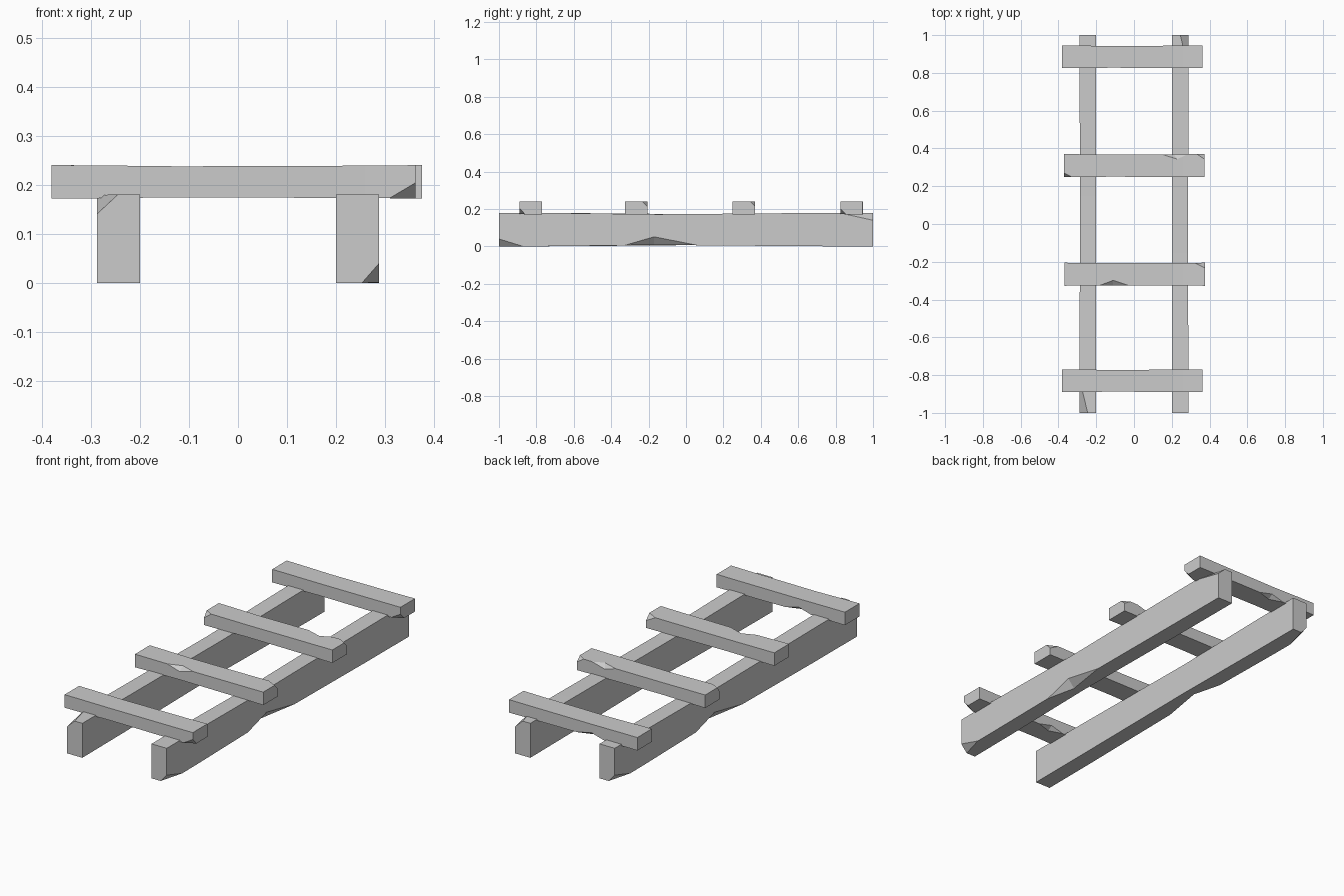
import bpy, bmesh
from mathutils import Vector, Matrix

if "Cube" in bpy.data.objects:
    bpy.data.objects.remove(bpy.data.objects["Cube"])

def add_object(name, bm):
    bmesh.ops.recalc_face_normals(bm, faces=bm.faces[:])
    mesh = bpy.data.meshes.new(name)
    bm.to_mesh(mesh)
    bm.free()
    obj = bpy.data.objects.new(name, mesh)
    bpy.context.collection.objects.link(obj)
    return obj

def beam(name, lo, hi, axis, waist, chips, notches):
    """Hewn timber: box with a slimmer waist, clipped corners and edge notches."""
    lo, hi = Vector(lo), Vector(hi)
    mid = (lo + hi) / 2
    u, v = [i for i in range(3) if i != axis]
    bm = bmesh.new()
    rings = []
    for t, su, sv in [(lo[axis], 1, 1), *waist, (hi[axis], 1, 1)]:
        ring = []
        for a, b in ((-1, -1), (1, -1), (1, 1), (-1, 1)):
            p = mid.copy()
            p[axis] = t
            p[u] += a * su * (hi[u] - lo[u]) / 2
            p[v] += b * sv * (hi[v] - lo[v]) / 2
            ring.append(bm.verts.new(p))
        rings.append(ring)
    for r, s in zip(rings, rings[1:]):
        for i in range(4):
            j = (i + 1) % 4
            bm.faces.new((r[i], r[j], s[j], s[i]))
    bm.faces.new(rings[0])
    bm.faces.new(rings[-1])

    # clipped corners: sign picks the corner, size is the cut along each axis
    for sign, size in chips:
        corner = Vector([hi[i] if sign[i] > 0 else lo[i] for i in range(3)])
        normal = Vector([sign[i] / size[i] for i in range(3)])
        point = corner - Vector((sign[0] * size[0], 0, 0))
        bmesh.ops.bisect_plane(bm, geom=bm.verts[:] + bm.edges[:] + bm.faces[:],
                               plane_co=point, plane_no=normal, clear_outer=True)
        bmesh.ops.holes_fill(bm, edges=[e for e in bm.edges if e.is_boundary], sides=0)
    obj = add_object(name, bm)

    # V-shaped notches: edge points a, b and the valley line p-q
    for a, b, p, q in notches:
        a, b, p, q = map(Vector, (a, b, p, q))
        m, d = (p + q) / 2, (q - p) * 0.6
        cb = bmesh.new()
        for end in (p - d, q + d):
            for off in (Vector(), (a - m) * 2, (b - m) * 2):
                cb.verts.new(end + off)
        bmesh.ops.convex_hull(cb, input=cb.verts[:])
        cutter = add_object("notch_cutter", cb)
        cutter.hide_render = True
        mod = obj.modifiers.new("notch", 'BOOLEAN')
        mod.operation, mod.solver, mod.object = 'DIFFERENCE', 'EXACT', cutter
        dg = bpy.context.evaluated_depsgraph_get()
        dg.update()
        result = bpy.data.meshes.new_from_object(obj.evaluated_get(dg))
        obj.modifiers.clear()
        obj.data = result
        bpy.data.objects.remove(cutter)
    obj.data.name = name
    return obj

# Side rails: the left one is the right one turned half round
right_rail = beam("right_rail", (0.2, -1, 0), (0.288, 1, 0.18), 1,
                  [(-0.75, 1, 0.99), (-0.15, 0.95, 0.91), (0.65, 1, 0.985)],
                  [((1, -1, -1), (0.035, 0.13, 0.04)), ((1, 1, 1), (0.043, 0.18, 0.04))],
                  [((0.288, -0.34, 0.004), (0.288, 0.08, 0.004),
                    (0.286, -0.17, 0.052), (0.245, -0.17, 0.004))])
left_rail = right_rail.copy()
left_rail.data = right_rail.data.copy()
left_rail.name = "left_rail"
left_rail.data.transform(Matrix.Rotation(3.14159265, 4, 'Z'))
bpy.context.collection.objects.link(left_rail)

# Cross slats
B, T = 0.172, 0.24
sag = [(-0.3, 0.99, 0.99), (-0.12, 0.96, 0.93), (0.26, 0.985, 0.97)]
for name, y in (("front_slat", -0.89), ("back_slat", 0.825)):
    k = y + 0.12
    beam(name, (-0.38, y, B), (0.362, k, T), 0, sag,
         [((1, -1, -1), (0.055, 0.03, 0.032))],
         [((-0.18, k - 0.002, B + 0.002), (-0.03, k - 0.002, B + 0.002),
           (-0.11, k - 0.002, B + 0.022), (-0.11, k - 0.028, B + 0.002))])

beam("front_middle_slat", (-0.367, -0.327, B), (0.375, -0.205, T), 0, sag,
     [((1, 1, 1), (0.055, 0.028, 0.03))],
     [((-0.18, -0.325, T - 0.002), (-0.03, -0.325, T - 0.002),
       (-0.11, -0.325, T - 0.024), (-0.11, -0.298, T - 0.002))])

beam("back_middle_slat", (-0.37, 0.248, B), (0.372, 0.37, T), 0, sag,
     [((1, 1, 1), (0.04, 0.026, 0.025)), ((-1, -1, 1), (0.042, 0.022, 0.03))],
     [((0.14, 0.37, T), (0.29, 0.37, T), (0.21, 0.37, T - 0.022), (0.23, 0.342, T))])
